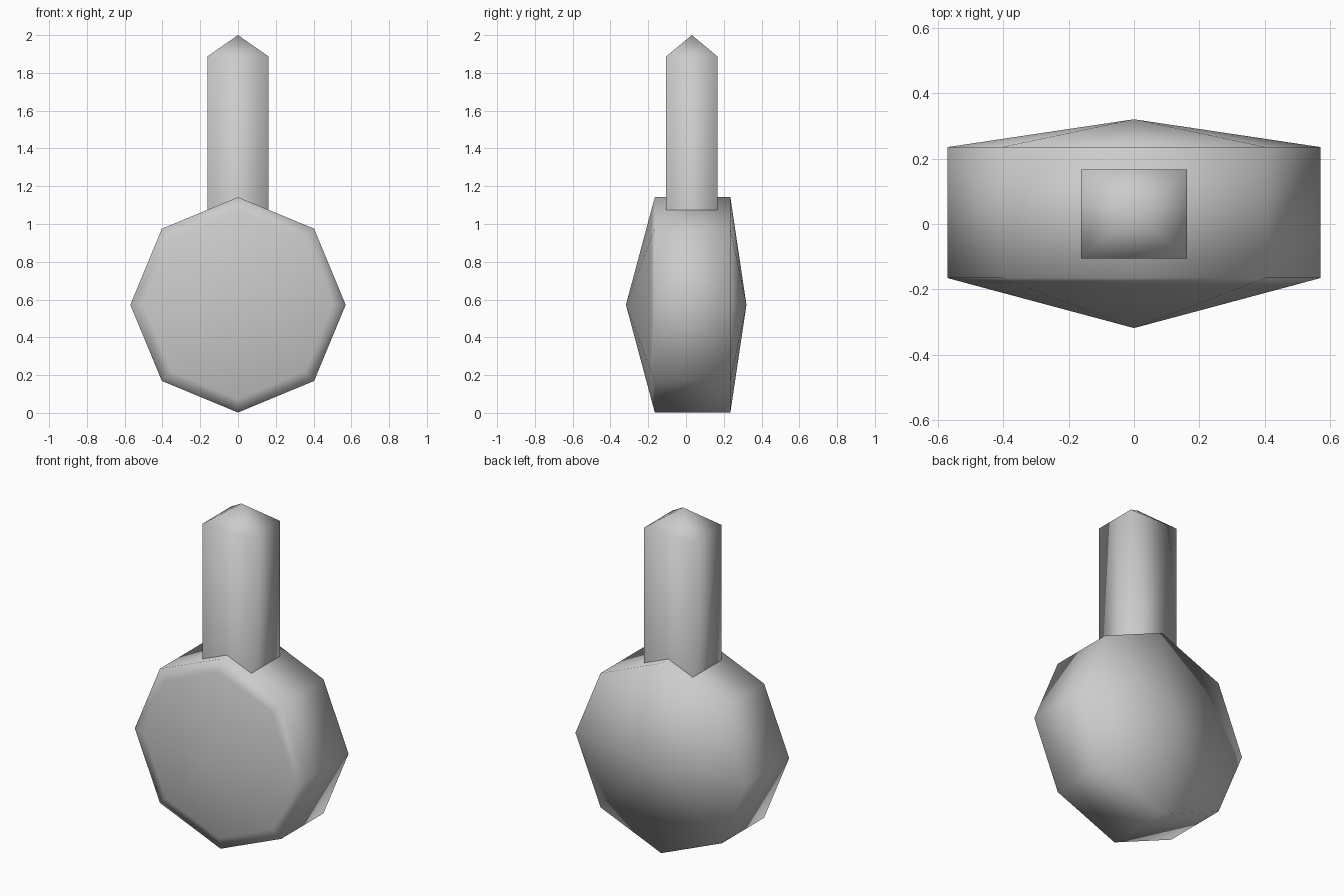
import bpy
from math import sin, cos, pi

cube = bpy.data.objects.get("Cube")
if cube:
    bpy.data.objects.remove(cube, do_unlink=True)

GREY = (0.6, 0.6, 0.6, 1)
grey = bpy.data.materials.new("plain grey")
grey.use_nodes = True
grey.diffuse_color = GREY
grey.node_tree.nodes["Principled BSDF"].inputs["Base Color"].default_value = GREY


def loft(name, rings, start_tip=None, end_tip=None):
    """Join equal-sized rings into a skin, closing each end with a tip point."""
    n = len(rings[0])
    verts = [p for ring in rings for p in ring]
    faces = []
    for r in range(len(rings) - 1):
        for i in range(n):
            j = (i + 1) % n
            a, b = r * n, (r + 1) * n
            faces.append((a + i, a + j, b + j, b + i))
    if start_tip:
        tip = len(verts)
        verts.append(start_tip)
        faces += [((i + 1) % n, i, tip) for i in range(n)]
    if end_tip:
        tip = len(verts)
        verts.append(end_tip)
        last = (len(rings) - 1) * n
        faces += [(last + i, last + (i + 1) % n, tip) for i in range(n)]
    mesh = bpy.data.meshes.new(name)
    mesh.from_pydata(verts, [], faces)
    mesh.materials.append(grey)
    mesh.shade_smooth()
    mesh.update()
    obj = bpy.data.objects.new(name, mesh)
    bpy.context.collection.objects.link(obj)
    return obj


# Octagonal body: shallow cone in front, drum wall, flatter cone behind
RADIUS, MID = 0.57, 0.572


def octagon(radius, y):
    return [(radius * cos(k * pi / 4), y, MID - radius * sin(k * pi / 4))
            for k in range(8)]


body_rings = [octagon(0.5, -0.184), octagon(RADIUS, -0.165), octagon(RADIUS, 0.235)]
# Ring order runs clockwise seen from behind, so reverse it for outward faces
body_rings = [ring[::-1] for ring in body_rings]
body = loft("octagonal_body", body_rings, (0, -0.318, MID), (0, 0.32, MID))

# Square post with a pyramid cap, sunk into the body
HALF, FRONT, BACK = 0.162, -0.105, 0.167


def square(z):
    return [(-HALF, FRONT, z), (HALF, FRONT, z), (HALF, BACK, z), (-HALF, BACK, z)]


post = loft("square_post", [square(0.95), square(1.887)],
            end_tip=(0, (FRONT + BACK) / 2, 2.0))

# Make all faces point outward
import bmesh
for obj in (body, post):
    bm = bmesh.new()
    bm.from_mesh(obj.data)
    bmesh.ops.recalc_face_normals(bm, faces=bm.faces)
    bm.to_mesh(obj.data)
    bm.free()
